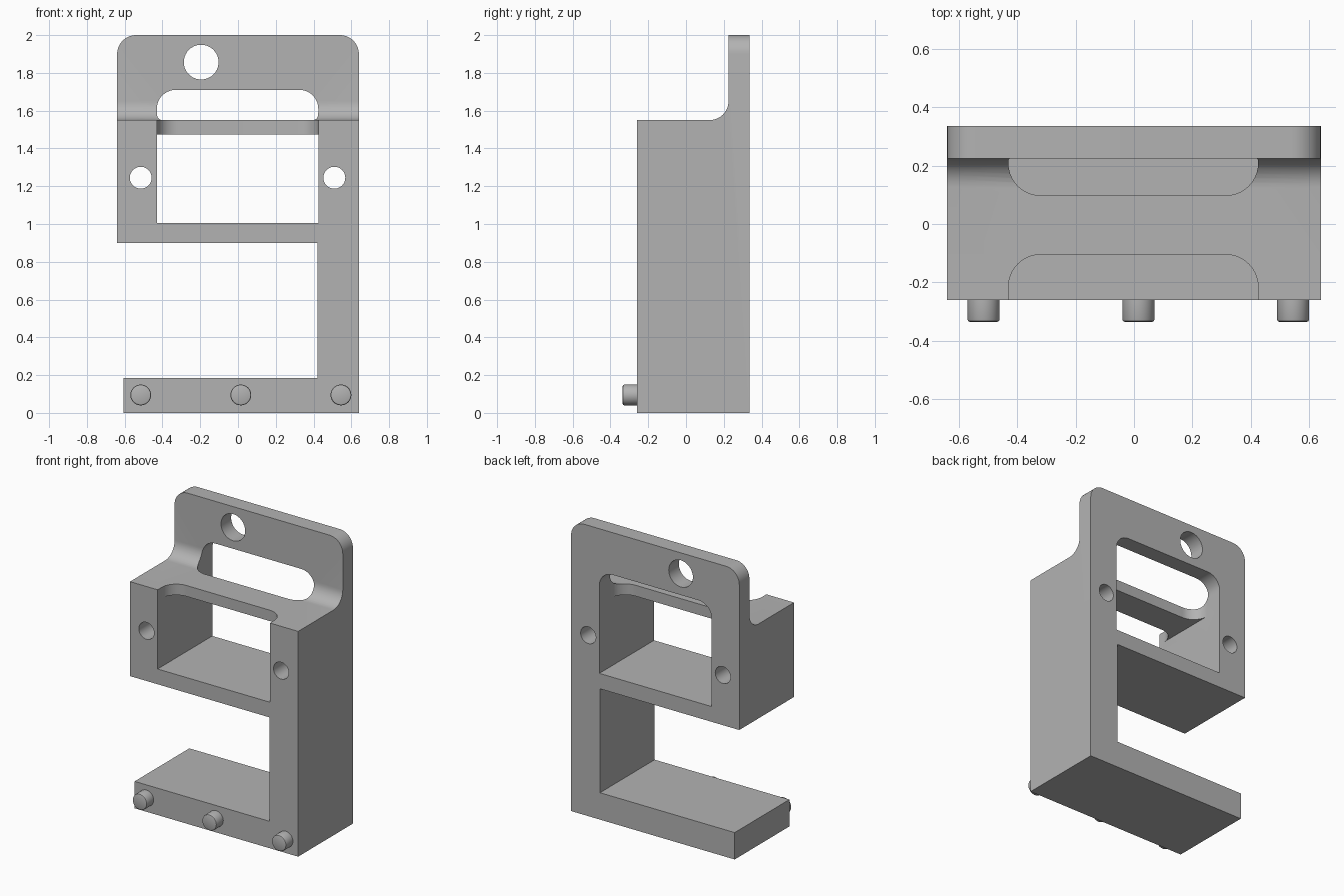
import bpy, bmesh, math
from mathutils import Vector

cube = bpy.data.objects.get("Cube")
if cube:
    bpy.data.objects.remove(cube, do_unlink=True)

grey = bpy.data.materials.new("plain grey")
grey.use_nodes = True
colour = (0.45, 0.45, 0.45, 1)
grey.diffuse_color = colour
grey.node_tree.nodes["Principled BSDF"].inputs["Base Color"].default_value = colour


def rounded(corners, steps=10):
    """Turn (a, b, radius) corners into an outline with arcs."""
    out = []
    for i, (a, b, *r) in enumerate(corners):
        p = Vector((a, b))
        if not r:
            out.append(p)
            continue
        u = (Vector(corners[i - 1][:2]) - p).normalized()
        v = (Vector(corners[(i + 1) % len(corners)][:2]) - p).normalized()
        # right-angled corners: the arc is centred one radius along both edges
        for k in range(steps + 1):
            t = math.pi / 2 * k / steps
            out.append(p + r[0] * (u * (1 - math.sin(t)) + v * (1 - math.cos(t))))
    return out


def prism(name, corners, axis, lo, hi):
    """Extrude an outline along an axis; the outline uses the other two axes."""
    place = {"x": lambda p, d: (d, p.x, p.y),
             "y": lambda p, d: (p.x, d, p.y),
             "z": lambda p, d: (p.x, p.y, d)}[axis]
    bm = bmesh.new()
    face = bm.faces.new([bm.verts.new(place(p, lo)) for p in rounded(corners)])
    new = bmesh.ops.extrude_face_region(bm, geom=[face])["geom"]
    move = Vector(place(Vector((0, 0)), hi - lo))
    bmesh.ops.translate(bm, verts=[g for g in new if isinstance(g, bmesh.types.BMVert)], vec=move)
    bmesh.ops.recalc_face_normals(bm, faces=bm.faces)
    return finish(name, bm)


def cylinder(name, x, z, radius, y0, y1, bevel=0):
    bm = bmesh.new()
    bmesh.ops.create_cone(bm, cap_ends=True, segments=40, radius1=radius, radius2=radius, depth=y1 - y0)
    if bevel:
        rim = [e for e in bm.edges if all(v.co.z > 0 for v in e.verts)]
        bmesh.ops.bevel(bm, geom=rim, offset=bevel, segments=2, affect='EDGES', profile=0.5)
    for v in bm.verts:
        v.co = (x + v.co.x, (y0 + y1) / 2 - v.co.z, z + v.co.y)
    bmesh.ops.recalc_face_normals(bm, faces=bm.faces)
    return finish(name, bm)


def finish(name, bm):
    mesh = bpy.data.meshes.new(name)
    bm.to_mesh(mesh)
    bm.free()
    mesh.materials.append(grey)
    obj = bpy.data.objects.new(name, mesh)
    bpy.context.collection.objects.link(obj)
    return obj


def select(obj):
    bpy.ops.object.select_all(action='DESELECT')
    obj.select_set(True)
    bpy.context.view_layer.objects.active = obj


def combine(obj, cutter, operation):
    mod = obj.modifiers.new("cut", 'BOOLEAN')
    mod.operation, mod.solver, mod.object = operation, 'EXACT', cutter
    select(obj)
    bpy.ops.object.modifier_apply(modifier=mod.name)
    bpy.data.objects.remove(cutter, do_unlink=True)


LEFT, RIGHT = -0.43, 0.425
FRONT, BACK = -0.26, 0.335

# Bracket: side profile with a filleted back plate, trimmed to the front outline
bracket = prism("bracket", [(FRONT, -0.1), (BACK, -0.1), (BACK, 2.1), (0.225, 2.1),
                            (0.225, 1.55, 0.1), (FRONT, 1.55)], "x", -0.8, 0.8)
outline = prism("outline", [(-0.605, 0), (0.64, 0), (0.64, 2, 0.1), (-0.64, 2, 0.1),
                            (-0.64, 0.9), (0.42, 0.9), (0.42, 0.185), (-0.605, 0.185)], "y", -0.5, 0.5)
combine(bracket, outline, 'INTERSECT')

# Window below the bridge
window = prism("window", [(LEFT, 1.005), (RIGHT, 1.005), (RIGHT, 1.475), (LEFT, 1.475)], "y", -0.5, 0.5)
combine(bracket, window, 'DIFFERENCE')

# Front notch of the bridge
notch = prism("front_notch", [(LEFT, -0.5), (RIGHT, -0.5), (RIGHT, -0.105, 0.11), (LEFT, -0.105, 0.11)],
              "z", 1.3, 1.7)
combine(bracket, notch, 'DIFFERENCE')

# Rear opening: rounded in plan against the bridge and rounded at the top of the plate
rear = prism("rear_opening", [(LEFT, 0.5), (LEFT, 0.098, 0.11), (RIGHT, 0.098, 0.11), (RIGHT, 0.5)],
             "z", 1.3, 1.9)
slot = prism("slot", [(LEFT, 1.2), (RIGHT, 1.2), (RIGHT, 1.71, 0.1), (LEFT, 1.71, 0.1)], "y", -0.1, 0.6)
combine(rear, slot, 'INTERSECT')
combine(bracket, rear, 'DIFFERENCE')

# Hanging hole and the two screw holes
for x, z, radius in ((-0.195, 1.857, 0.092), (-0.515, 1.245, 0.058), (0.51, 1.245, 0.058)):
    combine(bracket, cylinder("hole", x, z, radius, -0.6, 0.6), 'DIFFERENCE')

# Pegs on the foot
pegs = [cylinder(f"{side}_peg", x, 0.095, 0.055, -0.335, FRONT, 0.008)
        for side, x in (("right", -0.515), ("middle", 0.015), ("left", 0.545))]

for obj in [bracket] + pegs:
    select(obj)
    bpy.ops.object.shade_smooth_by_angle(angle=math.radians(30))
